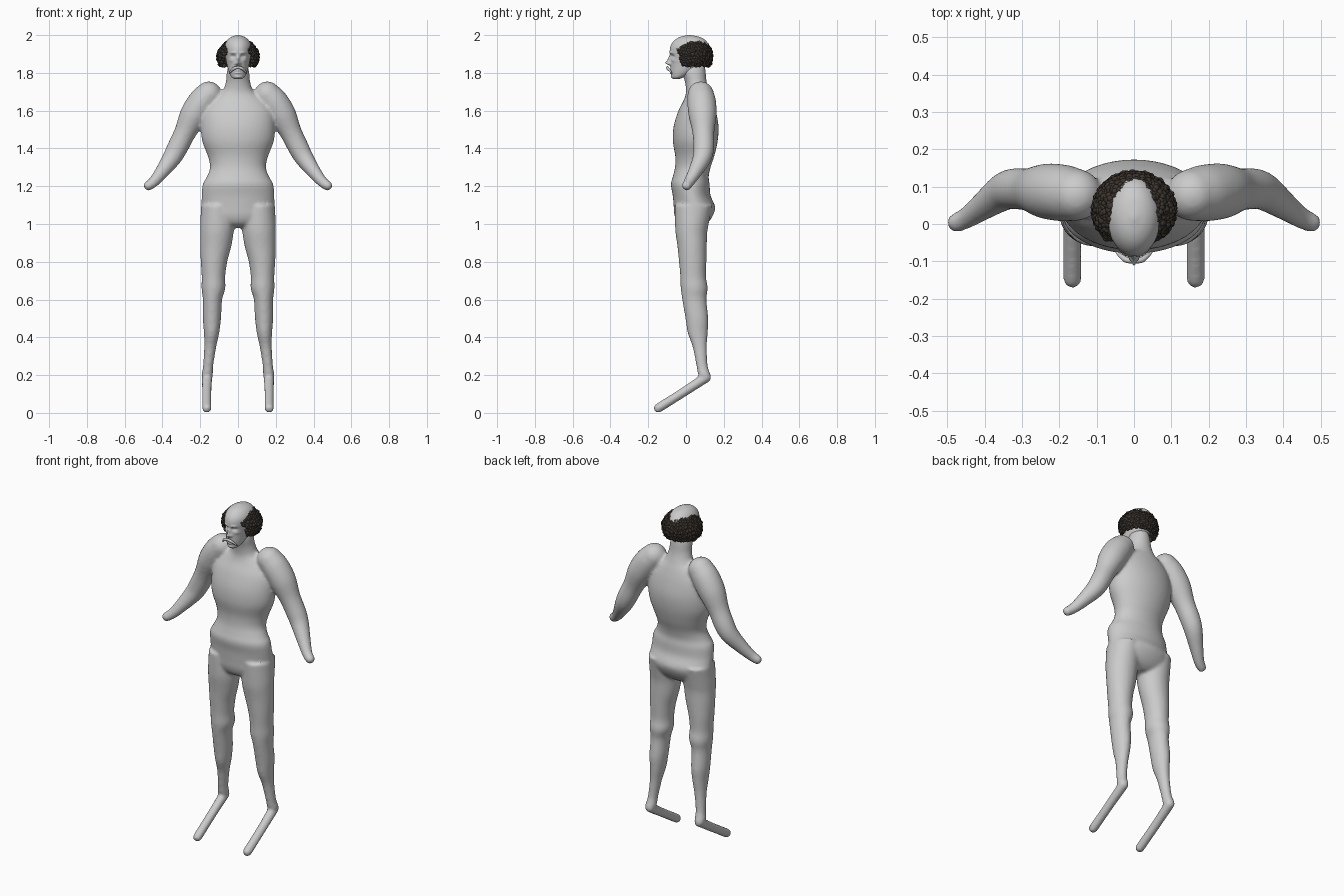
import bpy, bmesh, math, random
from mathutils import Vector

if "Cube" in bpy.data.objects:
    bpy.data.objects.remove(bpy.data.objects["Cube"])

random.seed(4)


def spline(rows, steps):
    """Catmull-Rom interpolation of rows of numbers."""
    out = []
    for i in range(len(rows) - 1):
        a, b = rows[max(i - 1, 0)], rows[i]
        c, d = rows[i + 1], rows[min(i + 2, len(rows) - 1)]
        for k in range(steps):
            t = k / steps
            out.append([0.5 * (2 * q + (r - p) * t + (2 * p - 5 * q + 4 * r - s) * t * t
                               + (3 * q - p - 3 * r + s) * t ** 3)
                        for p, q, r, s in zip(a, b, c, d)])
    return out + [list(rows[-1])]


def loft(bm, rings, n):
    """Skin a list of (centre, axis, axis) ellipses and cap the ends."""
    loops = []
    for c, u, v in rings:
        loops.append([bm.verts.new(c + u * math.cos(2 * math.pi * k / n)
                                   + v * math.sin(2 * math.pi * k / n)) for k in range(n)])
    for a, b in zip(loops, loops[1:]):
        for k in range(n):
            j = (k + 1) % n
            bm.faces.new((a[k], a[j], b[j], b[k]))
    bm.faces.new(loops[0][::-1])
    bm.faces.new(loops[-1])


def column(bm, rows, sign=1, steps=4, n=40):
    """Upright form from rows of z, centre x, half width, front y, back y."""
    loft(bm, [(Vector((sign * x, (f + b) / 2, z)), Vector((w, 0, 0)), Vector((0, (b - f) / 2, 0)))
              for z, x, w, f, b in spline(rows, steps)], n)


def tube(bm, rows, sign=1, steps=5, n=24):
    """Round-ended limb from rows of x, y, z, radius."""
    pts = spline([(sign * x, y, z, r) for x, y, z, r in rows], steps)
    pos = [Vector(p[:3]) for p in pts]
    rings = []
    for i, p in enumerate(pts):
        t = (pos[min(i + 1, len(pos) - 1)] - pos[max(i - 1, 0)]).normalized()
        u = t.cross(Vector((0, 0.6, 0.8))).normalized()
        rings.append((pos[i], u * p[3], t.cross(u) * p[3]))
    loft(bm, rings, n)
    for p, c in ((pts[0], pos[0]), (pts[-1], pos[-1])):
        ball = bmesh.ops.create_uvsphere(bm, u_segments=20, v_segments=12, radius=p[3])
        bmesh.ops.translate(bm, verts=ball["verts"], vec=c)


def finish(bm, name, smooth=True):
    bmesh.ops.recalc_face_normals(bm, faces=bm.faces[:])
    for f in bm.faces:
        f.smooth = smooth
    mesh = bpy.data.meshes.new(name)
    bm.to_mesh(mesh)
    bm.free()
    ob = bpy.data.objects.new(name, mesh)
    bpy.context.collection.objects.link(ob)
    return ob


# Body: torso with neck, legs, feet and arms, fused by a voxel remesh
bm = bmesh.new()
column(bm, [(0.98, 0, .06, .0, .08), (1.0, 0, .15, -.04, .11), (1.04, 0, .188, -.06, .14),
            (1.09, 0, .194, -.065, .155), (1.15, 0, .192, -.07, .13), (1.21, 0, .187, -.08, .125),
            (1.25, 0, .165, -.07, .12), (1.30, 0, .148, -.058, .13), (1.36, 0, .16, -.057, .15),
            (1.44, 0, .19, -.07, .168), (1.52, 0, .196, -.065, .172), (1.60, 0, .185, -.04, .158),
            (1.66, 0, .14, -.01, .14), (1.70, 0, .085, .0, .125), (1.75, 0, .065, -.005, .11),
            (1.80, 0, .06, -.02, .105), (1.84, 0, .05, -.02, .1)])
LEG = [(1.10, .11, .085, -.06, .14), (1.0, .11, .09, -.058, .12), (.95, .112, .088, -.055, .112),
       (.88, .118, .082, -.045, .11), (.80, .127, .07, -.037, .108), (.72, .13, .062, -.03, .106),
       (.66, .13, .063, -.028, .115), (.60, .135, .051, -.02, .108), (.50, .138, .048, -.003, .118),
       (.42, .14, .04, .01, .115), (.35, .147, .032, .035, .11), (.25, .158, .027, .055, .115),
       (.20, .163, .03, .065, .13), (.185, .163, .02, .08, .12)]
FOOT = [(.163, .106, .188, .028), (.165, .0, .118, .025), (.165, -.147, .025, .025)]
ARM = [(.155, .078, 1.685, .07), (.19, .083, 1.645, .076), (.235, .088, 1.575, .074),
       (.28, .092, 1.485, .058), (.32, .094, 1.405, .055), (.35, .085, 1.35, .05),
       (.40, .05, 1.28, .038), (.445, .018, 1.225, .029), (.474, .004, 1.203, .026)]
for s in (1, -1):
    column(bm, LEG, s)
    tube(bm, FOOT, s)
    tube(bm, ARM, s)
body = finish(bm, "body")
remesh = body.modifiers.new("fuse", "REMESH")
remesh.mode = "VOXEL"
remesh.voxel_size = 0.009
remesh.use_smooth_shade = True
soften = body.modifiers.new("soften", "SMOOTH")
soften.factor = 0.5
soften.iterations = 5

# Head: skull loft with soft dents and bumps pressed into the face
bm = bmesh.new()
column(bm, [(1.768, 0, .02, -.068, -.035), (1.78, 0, .036, -.076, .0), (1.81, 0, .05, -.08, .06),
            (1.84, 0, .058, -.082, .10), (1.88, 0, .066, -.083, .12), (1.92, 0, .071, -.086, .125),
            (1.95, 0, .069, -.078, .12), (1.975, 0, .055, -.058, .10), (1.991, 0, .034, -.03, .07),
            (2.0, 0, .006, .01, .025)], steps=9, n=128)
# x, z, push in y, spread x, spread z
BUMPS = [(0, 1.852, -.026, .010, .010), (0, 1.872, -.014, .008, .016), (0, 1.80, -.008, .016, .004),
         (0, 1.813, -.006, .016, .004), (0, 1.778, -.005, .015, .007),
         (.026, 1.888, .014, .012, .008), (.027, 1.888, -.005, .007, .005),
         (.026, 1.907, -.006, .016, .005), (.012, 1.848, -.009, .006, .006),
         (.038, 1.865, -.004, .012, .008)]
for v in bm.verts:
    if v.co.y < 0:
        x, z = abs(v.co.x), v.co.z
        v.co.y += sum(p * math.exp(-((x - bx) / sx) ** 2 - ((z - bz) / sz) ** 2)
                      for bx, bz, p, sx, sz in BUMPS)
finish(bm, "head")

# Drooping moustache
bm = bmesh.new()
for s in (1, -1):
    tube(bm, [(.002, -.098, 1.829, .007), (.02, -.096, 1.824, .008), (.036, -.085, 1.811, .006),
              (.046, -.076, 1.797, .003)], s, n=12)
finish(bm, "moustache")

# Hair: small curls over the back and sides, bald on top
bm = bmesh.new()
COUNT = 1300
for i in range(COUNT):
    h = 1 - 2 * (i + 0.5) / COUNT
    a = i * 2.39996
    r = math.sqrt(1 - h * h)
    wide = 0.105 if h < 0.2 else 0.105 - 0.012 * (h - 0.2)
    x, y, z = wide * r * math.cos(a), 0.037 + 0.097 * r * math.sin(a), 1.885 + 0.092 * h
    edge = random.uniform(-.007, .007)
    if z < 1.838 or y < -.058 + .4 * (1.96 - z) + edge:
        continue
    if abs(x) < .05 + edge and y < .065 + edge and z > 1.9:
        continue
    curl = bmesh.ops.create_icosphere(bm, subdivisions=1, radius=random.uniform(.009, .0125))
    jitter = Vector([random.uniform(-.003, .003) for _ in range(3)])
    bmesh.ops.translate(bm, verts=curl["verts"], vec=Vector((x, y, z)) + jitter)
hair = finish(bm, "hair")
brown = bpy.data.materials.new("dark_brown")
brown.diffuse_color = (0.045, 0.035, 0.028, 1)
brown.use_nodes = True
brown.node_tree.nodes["Principled BSDF"].inputs["Base Color"].default_value = brown.diffuse_color
hair.data.materials.append(brown)
